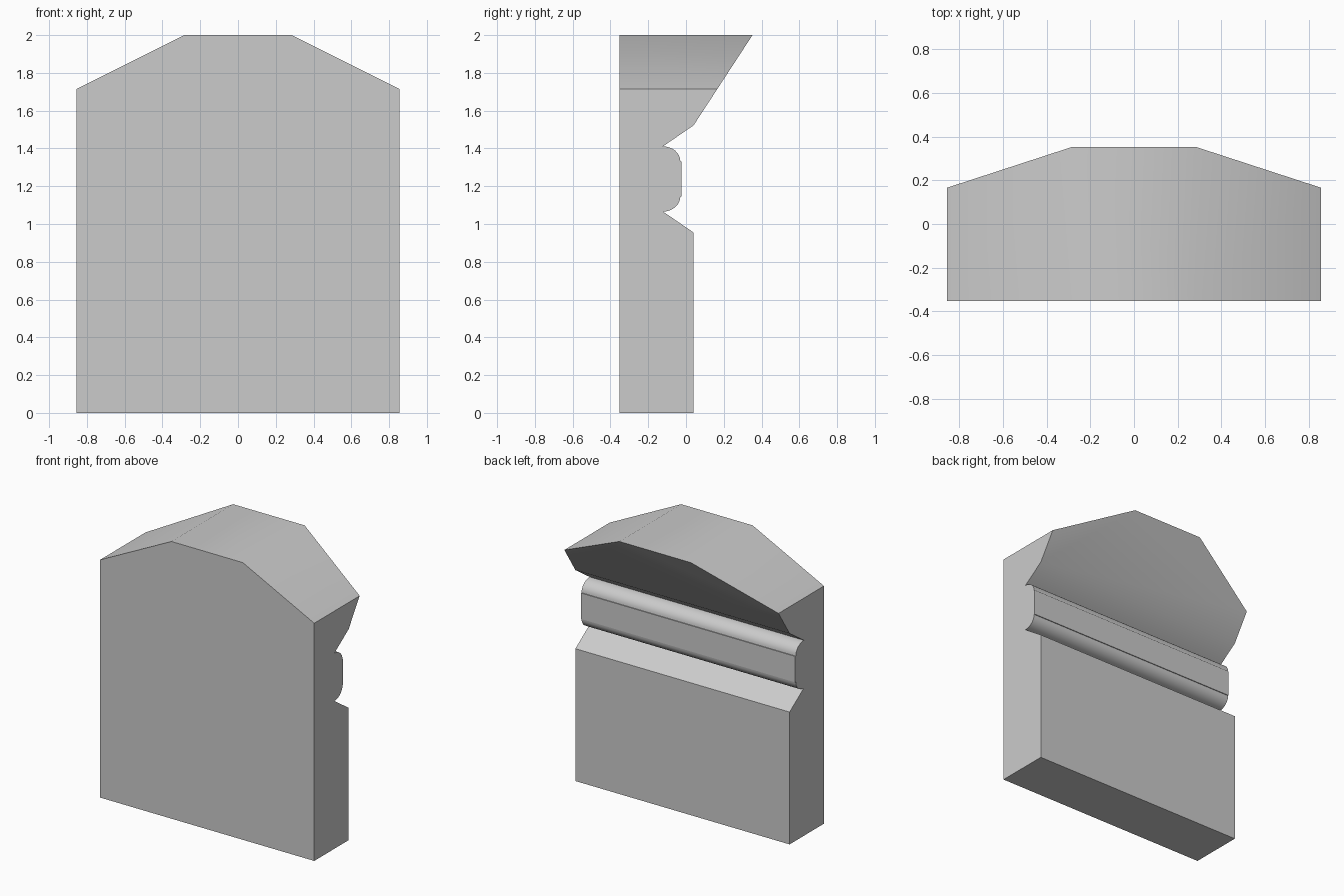
import bpy, bmesh, math
from mathutils import Vector

if "Cube" in bpy.data.objects:
    bpy.data.objects.remove(bpy.data.objects["Cube"])

HALF_W, HALF_D = 0.855, 0.352
BEAD_Y, BEAD_LOW, BEAD_HIGH = -0.122, 1.145, 1.332
BEAD_RY, BEAD_RZ, STEPS = 0.092, 0.079, 8


def bead_arc(z, sign):
    # Quarter ellipse from the notch out to the bead face
    return [(BEAD_Y + BEAD_RY * math.sin(a), z + sign * BEAD_RZ * math.cos(a))
            for a in (i * math.pi / 2 / STEPS for i in range(STEPS + 1))]


# Side profile (y, z): plain wall, notch, rounded bead with raised band, flared top
profile = [(-HALF_D, 0), (0.04, 0), (0.04, 0.955)]
profile += bead_arc(BEAD_LOW, -1)
profile += [(-0.024, BEAD_LOW), (-0.024, BEAD_HIGH)]
profile += bead_arc(BEAD_HIGH, 1)[::-1]
profile += [(0.04, 1.522), (HALF_D, 2), (-HALF_D, 2)]

bm = bmesh.new()
face = bm.faces.new([bm.verts.new((-HALF_W, y, z)) for y, z in profile])
ext = bmesh.ops.extrude_face_region(bm, geom=[face])
bmesh.ops.translate(bm, vec=(2 * HALF_W, 0, 0),
                    verts=[v for v in ext["geom"] if isinstance(v, bmesh.types.BMVert)])

# Sloped shoulders cut off both top corners
for s in (-1, 1):
    normal = Vector((s * 0.285, 0, 0.57)).normalized()
    cut = bmesh.ops.bisect_plane(bm, geom=bm.verts[:] + bm.edges[:] + bm.faces[:],
                                 plane_co=(s * 0.285, 0, 2), plane_no=normal,
                                 clear_outer=True)
    bmesh.ops.holes_fill(bm, edges=[e for e in bm.edges if e.is_boundary], sides=0)
bmesh.ops.recalc_face_normals(bm, faces=bm.faces)

mesh = bpy.data.meshes.new("moulded_headstone")
bm.to_mesh(mesh)
bm.free()
stone = bpy.data.objects.new("moulded_headstone", mesh)
bpy.context.collection.objects.link(stone)
bpy.context.view_layer.objects.active = stone
stone.select_set(True)
bpy.ops.object.shade_smooth_by_angle(angle=math.radians(30))
